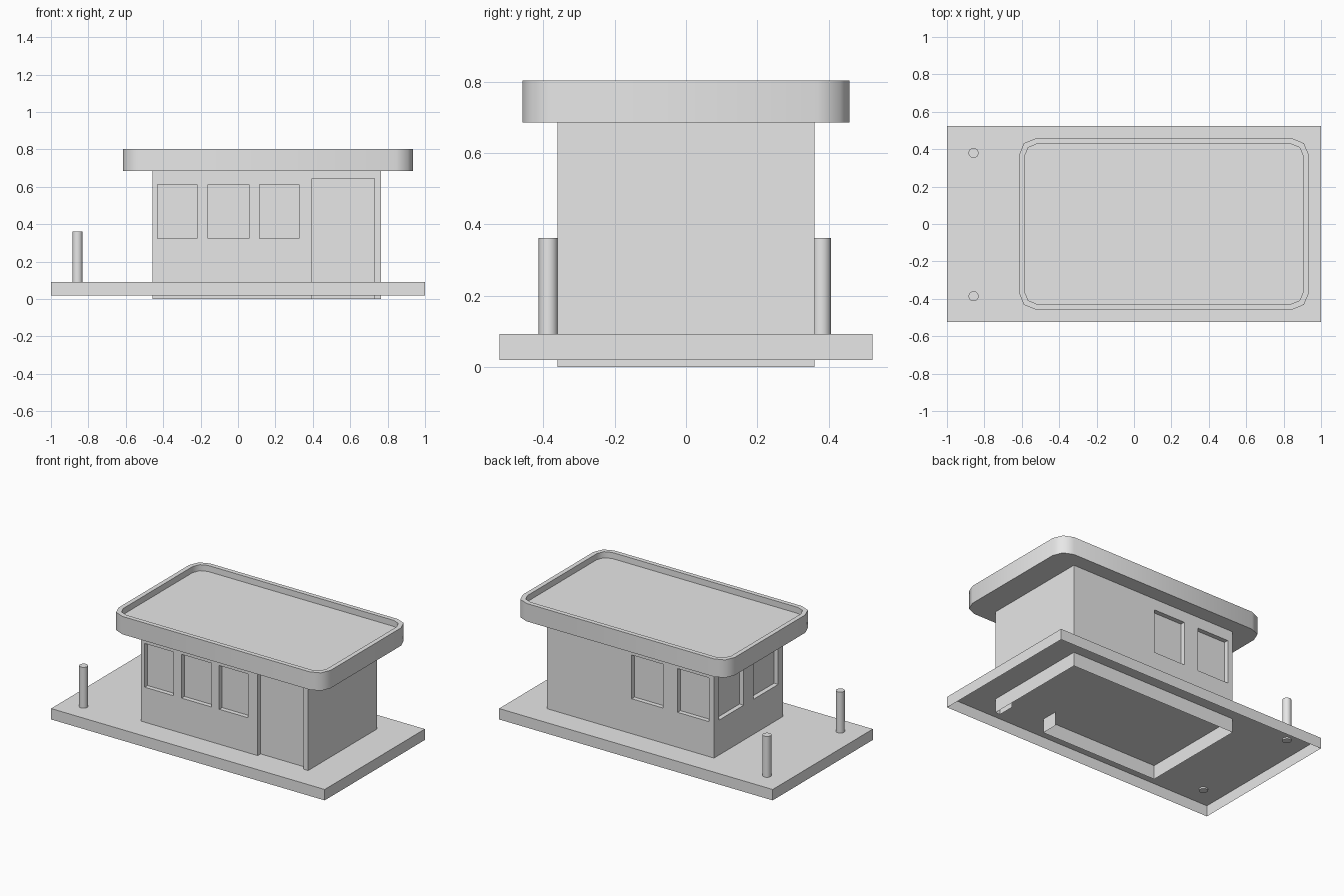
import bpy, bmesh, math
from mathutils import Vector

cube = bpy.data.objects.get("Cube")
if cube:
    bpy.data.objects.remove(cube, do_unlink=True)

grey = bpy.data.materials.new("light_grey")
grey.use_nodes = True
grey.diffuse_color = (0.8, 0.8, 0.8, 1)
grey.node_tree.nodes["Principled BSDF"].inputs["Base Color"].default_value = (0.8, 0.8, 0.8, 1)


def finish(bm, name, smooth=False):
    bmesh.ops.remove_doubles(bm, verts=bm.verts, dist=0.0005)
    bmesh.ops.recalc_face_normals(bm, faces=bm.faces)
    mesh = bpy.data.meshes.new(name)
    bm.to_mesh(mesh)
    bm.free()
    mesh.materials.append(grey)
    ob = bpy.data.objects.new(name, mesh)
    bpy.context.collection.objects.link(ob)
    if smooth:
        bpy.ops.object.select_all(action="DESELECT")
        ob.select_set(True)
        bpy.context.view_layer.objects.active = ob
        bpy.ops.object.shade_smooth_by_angle(angle=math.radians(50))
    return ob


def add_box(bm, lo, hi):
    lo, hi = Vector(lo), Vector(hi)
    verts = bmesh.ops.create_cube(bm, size=1)["verts"]
    for v in verts:
        v.co = (lo + hi) / 2 + v.co * (hi - lo)


def quad(bm, *points):
    bm.faces.new([bm.verts.new(p) for p in points])


X0, X1, Y = -0.457, 0.765, 0.36
FLOOR, WALL_TOP = 0.092, 0.69
SILL, HEAD, DOOR_HEAD = 0.323, 0.612, 0.645
RECESS, JAMB = 0.03, 0.11
DOOR = (0.396, 0.73)


def add_wall(bm, place, span, openings):
    """place(u, z, depth) maps wall coordinates to space."""
    us = sorted({*span, *[u for o in openings for u in o[:2]]})
    zs = sorted({0, WALL_TOP, *[z for o in openings for z in o[2:4]]})
    # Solid wall around the openings
    for a, b in zip(us, us[1:]):
        for c, d in zip(zs, zs[1:]):
            u, z = (a + b) / 2, (c + d) / 2
            if not any(o[0] < u < o[1] and o[2] < z < o[3] for o in openings):
                quad(bm, place(a, c, 0), place(b, c, 0), place(b, d, 0), place(a, d, 0))
    # Reveals and recessed panes
    for a, b, c, d, depth, pane in openings:
        corners = [(a, c), (b, c), (b, d), (a, d)]
        for i, p in enumerate(corners):
            q = corners[(i + 1) % 4]
            if p[1] == q[1] == 0:
                continue
            quad(bm, place(*p, 0), place(*q, 0), place(*q, depth), place(*p, depth))
        if pane:
            quad(bm, *[place(*p, depth) for p in corners])


def window(a, b):
    return (a, b, SILL, HEAD, RECESS, True)


# Walls with windows on three sides and a doorway at the front
bm = bmesh.new()
add_wall(bm, lambda u, z, d: (u, -Y + d, z), (X0, X1),
         [window(-0.43, -0.219), window(-0.16, 0.059), window(0.115, 0.326),
          (*DOOR, 0, DOOR_HEAD, JAMB, False)])
add_wall(bm, lambda u, z, d: (u, Y - d, z), (X0, X1),
         [window(-0.42, -0.19), window(-0.085, 0.145)])
add_wall(bm, lambda u, z, d: (X0 + d, u, z), (-Y, Y),
         [window(-0.31, -0.05), window(0.05, 0.31)])
add_wall(bm, lambda u, z, d: (X1, u, z), (-Y, Y), [])
finish(bm, "walls")

# Door panel set back in the doorway
bm = bmesh.new()
add_box(bm, (DOOR[0], -Y + RECESS, FLOOR), (DOOR[1], -Y + RECESS + 0.02, DOOR_HEAD))
finish(bm, "door")

# Base slab, hollow underneath
bm = bmesh.new()
add_box(bm, (-1, -0.523, 0.02), (1, 0.523, FLOOR))
bm.normal_update()
bmesh.ops.delete(bm, geom=[f for f in bm.faces if f.normal.z < -0.5], context="FACES_ONLY")
finish(bm, "base_slab")

# Roof with rounded corners and a raised rim
bm = bmesh.new()
add_box(bm, (-0.615, -0.458, 0.685), (0.935, 0.458, 0.803))
upright = [e for e in bm.edges if abs(e.verts[0].co.z - e.verts[1].co.z) > 0.01]
bmesh.ops.bevel(bm, geom=upright, offset=0.09, segments=2, profile=0.5, affect="EDGES")
bm.normal_update()
top = [f for f in bm.faces if f.normal.z > 0.9]
bmesh.ops.inset_region(bm, faces=top, thickness=0.03, use_even_offset=True)
sunk = bmesh.ops.extrude_face_region(bm, geom=top)["geom"]
bmesh.ops.delete(bm, geom=top, context="FACES_ONLY")
for v in sunk:
    if isinstance(v, bmesh.types.BMVert):
        v.co.z -= 0.04
finish(bm, "roof", smooth=True)

# Bollards
for name, y in (("front_bollard", -0.386), ("back_bollard", 0.38)):
    bm = bmesh.new()
    verts = bmesh.ops.create_cone(bm, cap_ends=True, segments=16, radius1=0.027,
                                  radius2=0.027, depth=0.28)["verts"]
    bmesh.ops.translate(bm, verts=verts, vec=(-0.858, y, 0.222))
    finish(bm, name, smooth=True)
